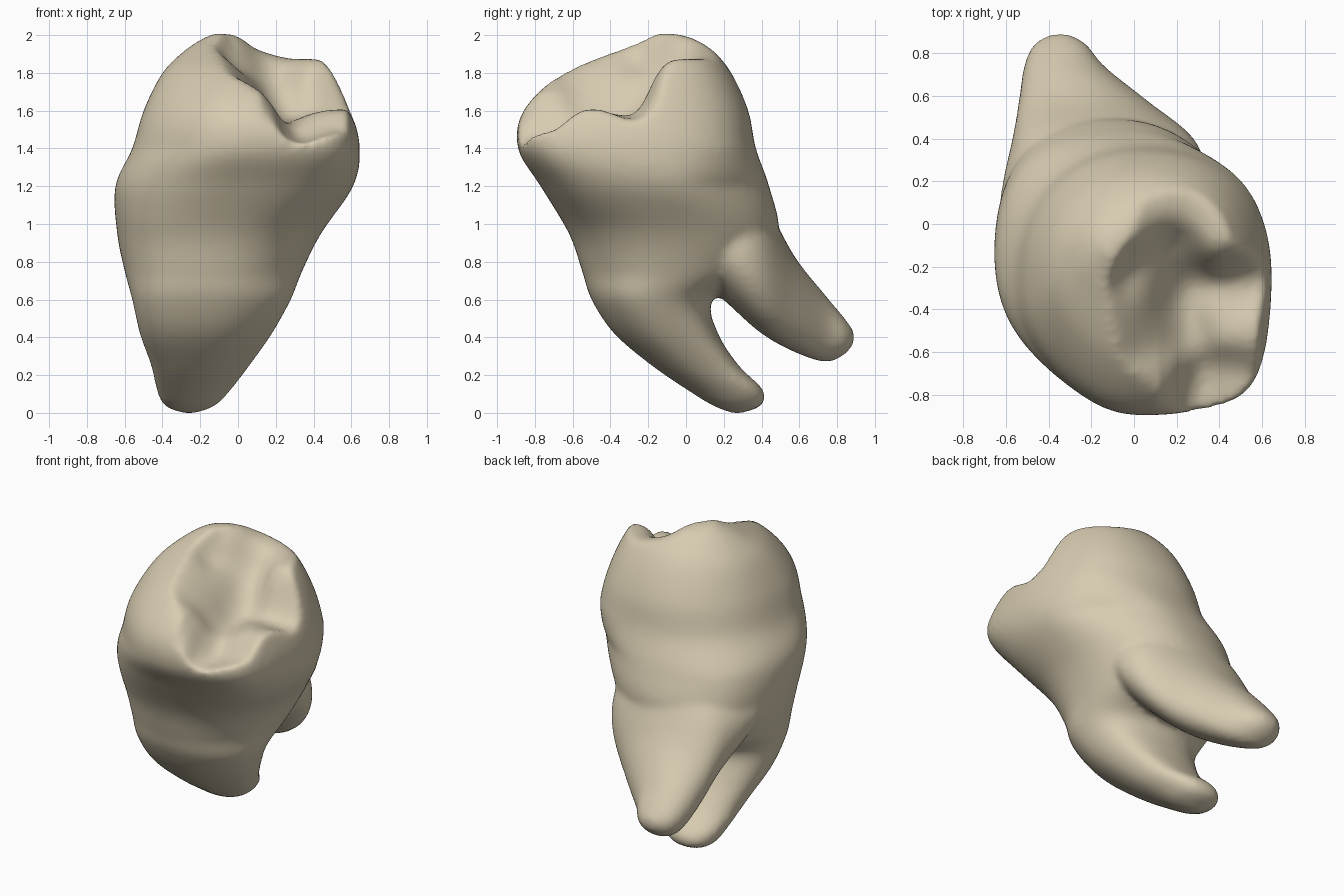
import bpy
import bmesh
import math
from mathutils import Vector

if "Cube" in bpy.data.objects:
    bpy.data.objects.remove(bpy.data.objects["Cube"], do_unlink=True)

SIDES = 72
STEPS = 6

# Crown and front root: height, then x range, then y range
BODY = [
    (0.0, -.3, -.22, .24, .3), (.04, -.39, -.12, .14, .4),
    (.12, -.43, -.04, .01, .41), (.25, -.46, .06, -.18, .28),
    (.42, -.52, .18, -.38, .17), (.6, -.56, .28, -.5, .14),
    (.75, -.6, .34, -.55, .36), (.95, -.64, .44, -.62, .49),
    (1.2, -.65, .61, -.77, .44), (1.4, -.56, .645, -.89, .37),
    (1.6, -.5, .6, -.86, .33), (1.8, -.4, .51, -.66, .24),
    (1.92, -.28, .4, -.42, .14), (1.985, -.18, .16, -.24, .03),
    (2.01, -.12, 0.0, -.17, -.08),
]

# Corner fullness: height, then back left, front left, back right, front right
CORNERS = [
    (0.0, .2, 0, 0, 0), (.3, .5, -.2, 0, .2), (.75, .2, -.1, 0, .35),
    (1.0, -.1, .1, .2, .35), (1.2, -.35, .6, .3, 0),
    (1.4, .25, 1.2, .1, -.3), (2.1, .1, 1.2, -.2, -.35),
]

# Back root: depth, then x range, then z range
BACK_ROOT = [
    (-.1, -.6, .1, .85, 1.13), (.06, -.63, .22, .73, 1.16),
    (.22, -.61, .33, .58, 1.18),
    (.4, -.57, .28, .42, 1.12), (.58, -.54, .06, .32, .82),
    (.74, -.515, -.14, .27, .62), (.84, -.47, -.22, .31, .5),
    (.89, -.39, -.3, .37, .43),
]

# Heights of the chewing surface: cusps, ridges and grooves
CHEWING = [
    (-.5, -.2, 2.15), (-.2, -.12, 2.08), (-.02, -.02, 2.03), (-.2, -.4, 1.97),
    (-.06, -.47, 1.87), (-.06, -.75, 1.82), (.1, -.73, 1.72), (.08, -.5, 1.71),
    (.12, .08, 1.92), (.28, .1, 1.87), (.42, .05, 1.88), (.42, -.08, 1.88),
    (.18, -.12, 1.72), (.05, -.25, 1.82), (.22, -.28, 1.52), (.23, -.5, 1.5),
    (.3, -.78, 1.42), (.5, -.28, 1.54), (.42, -.42, 1.6), (.55, -.52, 1.62),
    (.5, -.72, 1.48),
]


def chewing_height(x, y):
    """Blend of the nearby control heights."""
    total = weight = 0.0
    for px, py, pz in CHEWING:
        w = math.exp(-((x - px) ** 2 + (y - py) ** 2) / .015)
        total += w * pz
        weight += w
    return total / weight


def spline(rows):
    """Smooth rows in between the given ones."""
    out = []
    for i in range(len(rows) - 1):
        quad = [rows[max(i - 1, 0)], rows[i], rows[i + 1],
                rows[min(i + 2, len(rows) - 1)]]
        for s in range(STEPS):
            t = s / STEPS
            out.append([
                b + .5 * t * (c - a + t * (2 * a - 5 * b + 4 * c - d
                                           + t * (3 * (b - c) + d - a)))
                for a, b, c, d in zip(*quad)])
    return out + [list(rows[-1])]


def power(value, n):
    return math.copysign(abs(value) ** (2 / n), value)


def loft(bm, rows, place, roundness):
    """Closed skin through rounded cross-sections."""
    rings = []
    for t, a0, a1, b0, b1 in spline(rows):
        ring = []
        for k in range(SIDES):
            angle = math.tau * k / SIDES
            c, s = math.cos(angle), math.sin(angle)
            n = roundness(t, c, s)
            a = (a0 + a1) / 2 + (a1 - a0) / 2 * power(c, n)
            b = (b0 + b1) / 2 + (b1 - b0) / 2 * power(s, n)
            ring.append(bm.verts.new(place(t, a, b)))
        rings.append(ring)
    for low, high in zip(rings, rings[1:]):
        for k in range(SIDES):
            j = (k + 1) % SIDES
            bm.faces.new((low[k], low[j], high[j], high[k]))
    bm.faces.new(rings[0][::-1])
    bm.faces.new(rings[-1])


def crown_roundness(z, c, s):
    """Each corner of the cross-section is fuller or flatter by height."""
    corner = 1 + (s < 0) + 2 * (c < 0)
    fullness = 0
    for low, high in zip(CORNERS, CORNERS[1:]):
        if low[0] <= z <= high[0]:
            t = (z - low[0]) / (high[0] - low[0])
            fullness = low[corner] * (1 - t) + high[corner] * t
    return 2.15 + 2 * abs(c * s) * fullness


bm = bmesh.new()

# Crown with the front root, pressed down to the chewing surface
loft(bm, BODY, lambda z, x, y: Vector((x, y, z)), crown_roundness)
for v in bm.verts:
    if v.co.z > 1.3:
        v.co.z = min(v.co.z, chewing_height(v.co.x, v.co.y))

# Back root
loft(bm, BACK_ROOT, lambda y, x, z: Vector((x, y, z)), lambda t, c, s: 2.1)
bmesh.ops.recalc_face_normals(bm, faces=bm.faces)

mesh = bpy.data.meshes.new("tooth")
bm.to_mesh(mesh)
bm.free()
tooth = bpy.data.objects.new("tooth", mesh)
bpy.context.collection.objects.link(tooth)

# Ivory enamel
ivory = bpy.data.materials.new("ivory")
ivory.use_nodes = True
color = (.68, .6, .44, 1)
ivory.diffuse_color = color
ivory.node_tree.nodes["Principled BSDF"].inputs["Base Color"].default_value = color
mesh.materials.append(ivory)

# Fuse the parts and soften the joints
fuse = tooth.modifiers.new("fuse", "REMESH")
fuse.mode = "VOXEL"
fuse.voxel_size = .02
fuse.use_smooth_shade = True
soften = tooth.modifiers.new("soften", "SMOOTH")
soften.factor = .5
soften.iterations = 10
